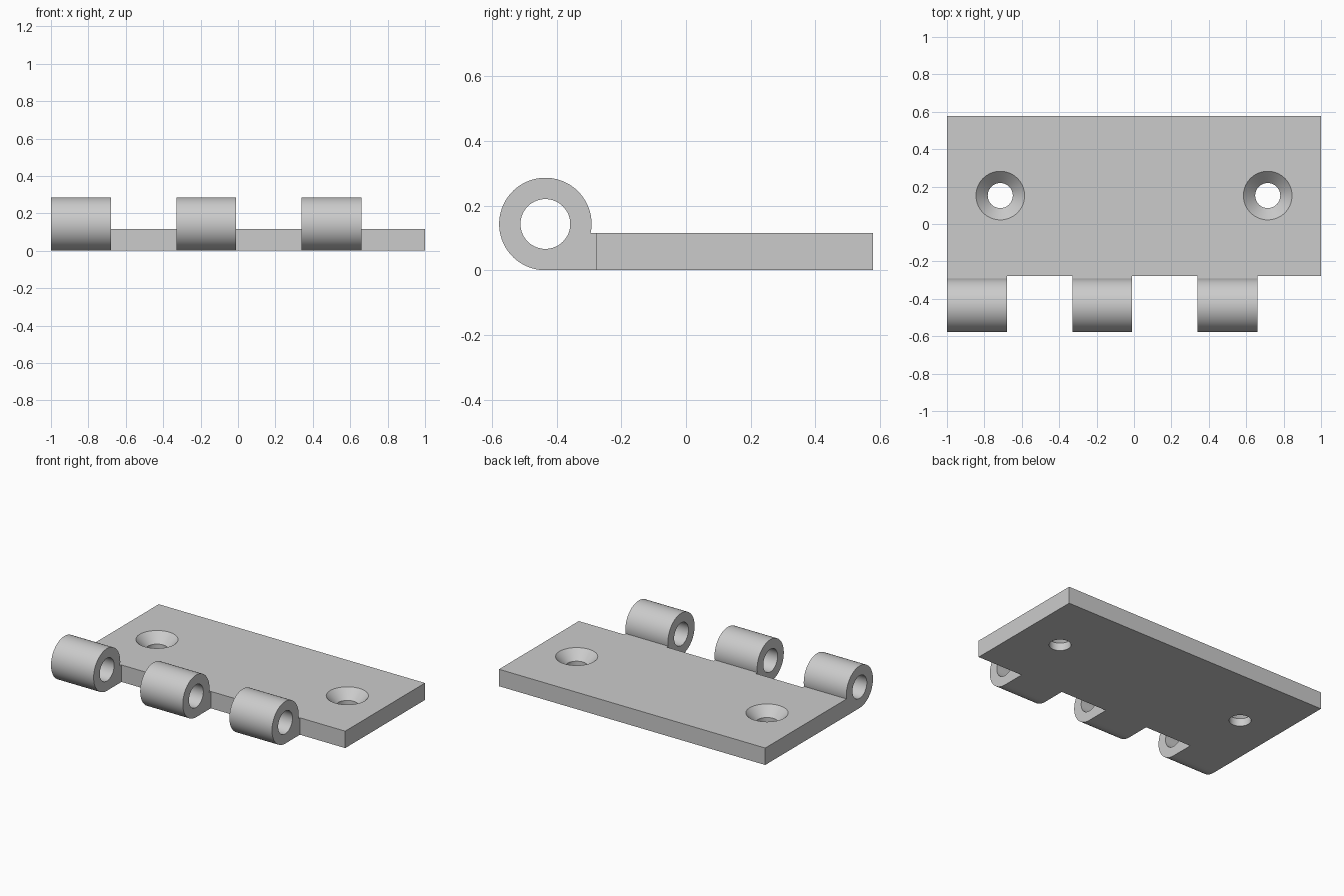
import bpy, bmesh
from math import pi, sin, cos, asin, radians

if "Cube" in bpy.data.objects:
    bpy.data.objects.remove(bpy.data.objects["Cube"], do_unlink=True)

HALF_X, BACK_Y, FRONT_Y, THICK = 1.0, 0.578, -0.278, 0.115
BARREL_R, BORE_R = 0.143, 0.077
AXIS_Y, AXIS_Z = -0.435, BARREL_R
KNUCKLE_W = 0.32
SCREW_X, SCREW_Y, SCREW_R, SINK_R = 0.715, 0.152, 0.067, 0.13
SEGS = 64

metal = bpy.data.materials.new("grey metal")
metal.use_nodes = True
GREY = (0.6, 0.6, 0.6, 1)
metal.diffuse_color = GREY
metal.node_tree.nodes["Principled BSDF"].inputs["Base Color"].default_value = GREY


def prism(name, profile, start, end, to_world):
    """Sweep a closed 2D profile from start to end; to_world maps (u, v, depth)."""
    bm = bmesh.new()
    rings = [[bm.verts.new(to_world(u, v, d)) for u, v in profile] for d in (start, end)]
    bm.faces.new(rings[0])
    bm.faces.new(rings[1])
    for i in range(len(profile)):
        j = (i + 1) % len(profile)
        bm.faces.new((rings[0][i], rings[0][j], rings[1][j], rings[1][i]))
    return finish(name, bm)


def lathe(name, profile, x, y):
    """Solid of stacked circles, given (radius, height) pairs."""
    bm = bmesh.new()
    rings = [[bm.verts.new((x + r * cos(2 * pi * i / SEGS), y + r * sin(2 * pi * i / SEGS), z))
              for i in range(SEGS)] for r, z in profile]
    bm.faces.new(rings[0])
    bm.faces.new(rings[-1])
    for low, high in zip(rings, rings[1:]):
        for i in range(SEGS):
            j = (i + 1) % SEGS
            bm.faces.new((low[i], low[j], high[j], high[i]))
    return finish(name, bm)


def finish(name, bm):
    bmesh.ops.recalc_face_normals(bm, faces=bm.faces)
    mesh = bpy.data.meshes.new(name)
    bm.to_mesh(mesh)
    bm.free()
    mesh.materials.append(metal)
    obj = bpy.data.objects.new(name, mesh)
    bpy.context.collection.objects.link(obj)
    return obj


def activate(obj):
    bpy.ops.object.select_all(action='DESELECT')
    obj.select_set(True)
    bpy.context.view_layer.objects.active = obj


def cut(obj, cutter):
    mod = obj.modifiers.new("cut", 'BOOLEAN')
    mod.operation, mod.solver, mod.object = 'DIFFERENCE', 'EXACT', cutter
    activate(obj)
    bpy.ops.object.modifier_apply(modifier=mod.name)
    bpy.data.objects.remove(cutter, do_unlink=True)


def along_x(u, v, d):
    return (d, u, v)


def smooth(obj):
    activate(obj)
    bpy.ops.object.shade_smooth_by_angle(angle=radians(25))


# Flat plate with two countersunk screw holes
plate = prism("plate", [(FRONT_Y, 0), (BACK_Y, 0), (BACK_Y, THICK), (FRONT_Y, THICK)],
              -HALF_X, HALF_X, along_x)
sink_z = THICK - (SINK_R - SCREW_R)
over = 0.02
for side in (-1, 1):
    cut(plate, lathe("screw_hole", [(SCREW_R, -over), (SCREW_R, sink_z), (SINK_R + over, THICK + over)],
                     side * SCREW_X, SCREW_Y))
smooth(plate)

# Knuckles: round barrel running tangent into the plate underside
first = asin((THICK - AXIS_Z) / BARREL_R)
last = 1.5 * pi
outline = [(FRONT_Y, 0), (FRONT_Y, THICK)]
for i in range(SEGS + 1):
    a = first + (last - first) * i / SEGS
    outline.append((AXIS_Y + BARREL_R * cos(a), AXIS_Z + BARREL_R * sin(a)))
bore = [(AXIS_Y + BORE_R * cos(2 * pi * i / SEGS), AXIS_Z + BORE_R * sin(2 * pi * i / SEGS))
        for i in range(SEGS)]

for name, x in (("right_knuckle", -1.0), ("middle_knuckle", -0.33), ("left_knuckle", 0.34)):
    knuckle = prism(name, outline, x, x + KNUCKLE_W, along_x)
    cut(knuckle, prism("bore", bore, x - over, x + KNUCKLE_W + over, along_x))
    smooth(knuckle)
